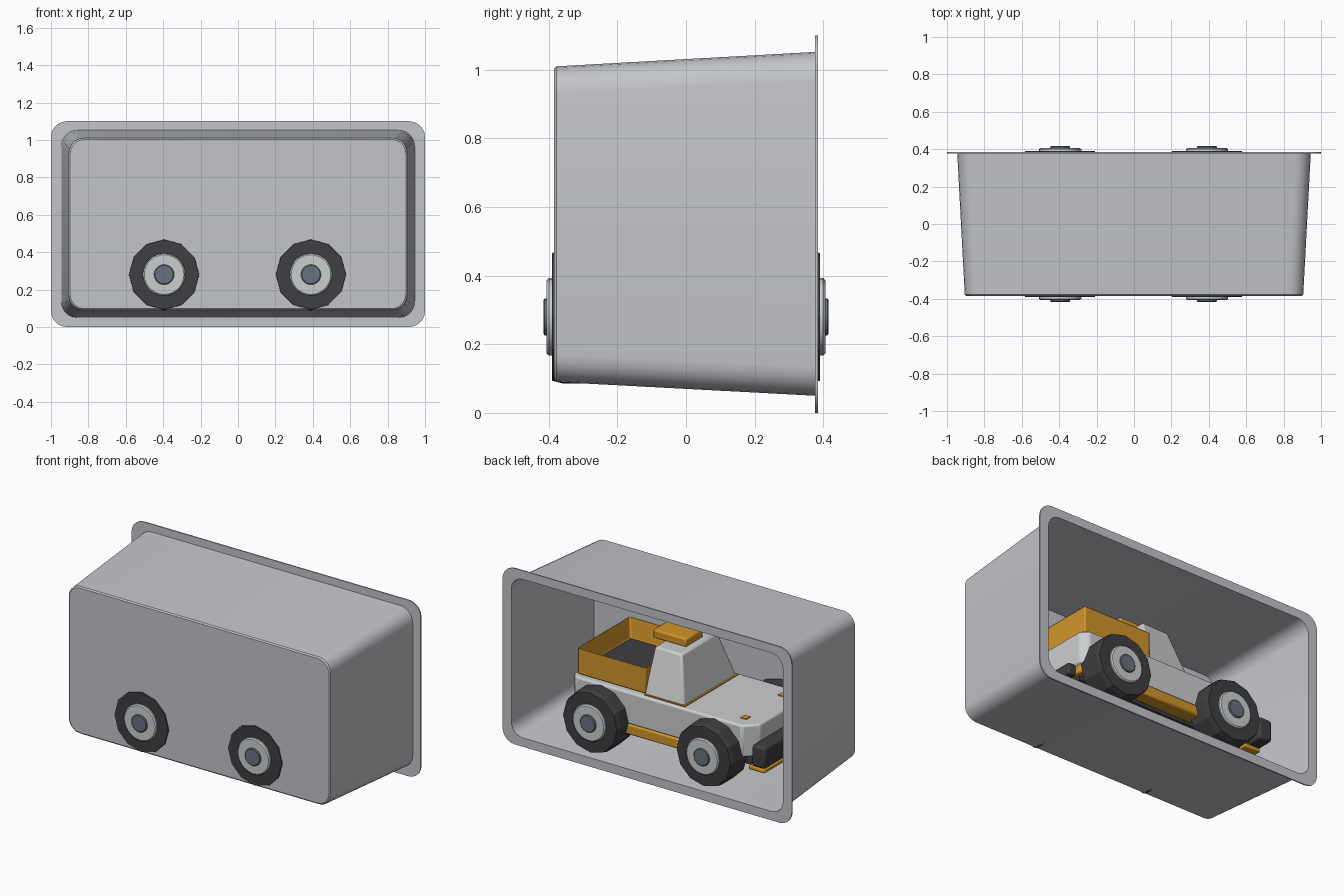
import bpy, bmesh, math
from mathutils import Matrix

if "Cube" in bpy.data.objects:
    bpy.data.objects.remove(bpy.data.objects["Cube"])


def material(name, r, g, b):
    m = bpy.data.materials.new(name)
    m.diffuse_color = (r, g, b, 1)
    m.use_nodes = True
    m.node_tree.nodes["Principled BSDF"].inputs["Base Color"].default_value = m.diffuse_color
    return m


GREY = material("tray grey", 0.55, 0.56, 0.59)
LIGHT = material("body light grey", 0.60, 0.62, 0.63)
ORANGE = material("amber", 0.64, 0.30, 0.025)
DARK = material("charcoal", 0.05, 0.05, 0.055)
STEEL = material("blue steel", 0.14, 0.17, 0.21)


def finish(name, bm, mat, bevel=0.0, segments=2, smooth=True):
    bmesh.ops.recalc_face_normals(bm, faces=bm.faces)
    me = bpy.data.meshes.new(name)
    bm.to_mesh(me)
    bm.free()
    me.materials.append(mat)
    ob = bpy.data.objects.new(name, me)
    bpy.context.collection.objects.link(ob)
    if bevel:
        mod = ob.modifiers.new("edge rounding", "BEVEL")
        mod.width, mod.segments, mod.limit_method = bevel, segments, "ANGLE"
    if smooth:
        bpy.ops.object.select_all(action="DESELECT")
        ob.select_set(True)
        bpy.context.view_layer.objects.active = ob
        bpy.ops.object.shade_smooth_by_angle(angle=math.radians(30))
    return ob


def box_mesh(x, y, z):
    bm = bmesh.new()
    bmesh.ops.create_cube(bm, size=1)
    for v in bm.verts:
        v.co = [(r[0] + r[1]) / 2 + c * (r[1] - r[0]) for r, c in zip((x, y, z), v.co)]
    return bm


def box(name, x, y, z, mat, bevel=0.0):
    return finish(name, box_mesh(x, y, z), mat, bevel)


def rounded(hx, z0, z1, r, y, n=5):
    """Points of a rounded rectangle in the xz plane."""
    pts = []
    corners = ((hx - r, z1 - r), (-hx + r, z1 - r), (-hx + r, z0 + r), (hx - r, z0 + r))
    for q, (cx, cz) in enumerate(corners):
        for i in range(n + 1):
            a = math.pi / 2 * (q + i / n)
            pts.append((cx + r * math.cos(a), y, cz + r * math.sin(a)))
    return pts


def loft(name, rings, mat):
    bm = bmesh.new()
    loops = [[bm.verts.new(p) for p in ring] for ring in rings]
    for a, b in zip(loops, loops[1:]):
        for i in range(len(a)):
            j = (i + 1) % len(a)
            bm.faces.new((a[i], a[j], b[j], b[i]))
    bm.faces.new(loops[0])
    bm.faces.new(loops[-1])
    return finish(name, bm, mat)


# tapered display tray, open at the back, with a flat rim
loft("display_tray", [
    rounded(0.897, 0.098, 1.002, 0.075, -0.385),
    rounded(0.905, 0.09, 1.01, 0.08, -0.378),
    rounded(0.945, 0.05, 1.052, 0.085, 0.376),
    rounded(1.0, 0.0, 1.1, 0.085, 0.376),
    rounded(1.0, 0.0, 1.1, 0.085, 0.384),
    rounded(0.939, 0.056, 1.046, 0.08, 0.384),
    rounded(0.898, 0.097, 1.003, 0.075, -0.376),
], GREY)


def turned(name, profile, sides, centre, sign, mat, smooth):
    """Closed solid turned about the y axis from (radius, y) pairs."""
    bm = bmesh.new()
    loops = []
    for r, y in profile:
        ring = []
        for i in range(sides):
            a = 2 * math.pi * i / sides
            ring.append(bm.verts.new((centre[0] + r * math.sin(a), sign * y,
                                      centre[1] + r * math.cos(a))))
        loops.append(ring)
    for a, b in zip(loops, loops[1:]):
        for i in range(sides):
            j = (i + 1) % sides
            bm.faces.new((a[i], a[j], b[j], b[i]))
    bm.faces.new(loops[0])
    bm.faces.new(loops[-1])
    return finish(name, bm, mat, smooth=smooth)


# wheels: faceted tyre, raised rim and hub cap
for end, wx in (("front", -0.395), ("rear", 0.39)):
    for side, s in (("left", 1), ("right", -1)):
        c = (wx, 0.28)
        tag = end + "_" + side
        turned("tyre_" + tag, [(0.165, 0.21), (0.194, 0.235), (0.194, 0.36), (0.186, 0.391)],
               12, c, s, DARK, False)
        turned("wheel_rim_" + tag, [(0.113, 0.38), (0.113, 0.40), (0.106, 0.406)], 28, c, s, LIGHT, True)
        turned("hub_cap_" + tag, [(0.054, 0.40), (0.054, 0.412), (0.049, 0.416)], 20, c, s, STEEL, True)
    turned("axle_" + end, [(0.04, -0.25), (0.04, 0.25)], 12, c, 1, DARK, True)

# lower body slab with clipped vertical corners
bm = box_mesh((-0.66, 0.60), (-0.285, 0.285), (0.28, 0.48))
upright = [e for e in bm.edges if abs(e.verts[0].co.z - e.verts[1].co.z) > 0.1]
front = [e for e in upright if e.verts[0].co.x < 0]
rear = [e for e in upright if e.verts[0].co.x > 0]
bmesh.ops.bevel(bm, geom=front, offset=0.075, segments=1, affect="EDGES")
bmesh.ops.bevel(bm, geom=[e for e in rear if e.is_valid], offset=0.04, segments=1, affect="EDGES")
finish("lower_body", bm, LIGHT, 0.012)

# tapered cab
bm = box_mesh((-0.17, 0.11), (-0.26, 0.26), (0.475, 0.755))
for v in bm.verts:
    if v.co.z > 0.6:
        v.co.x += 0.075 if v.co.x < 0 else -0.02
        v.co.y *= 0.69
finish("cab", bm, LIGHT, 0.012)
box("cab_base_trim", (-0.178, 0.10), (-0.266, 0.266), (0.478, 0.486), ORANGE)
box("roof_pod", (-0.06, 0.17), (-0.085, 0.085), (0.75, 0.805), ORANGE, 0.01)

# open cargo bed: box with a sunken top
bm = box_mesh((0.10, 0.57), (-0.257, 0.257), (0.485, 0.652))
top = max(bm.faces, key=lambda f: f.calc_center_median().z)
bmesh.ops.inset_region(bm, faces=[top], thickness=0.028)
bmesh.ops.translate(bm, verts=top.verts, vec=(0, 0, -0.13))
finish("cargo_bed", bm, ORANGE, 0.008)
box("bed_floor", (0.128, 0.542), (-0.229, 0.229), (0.521, 0.529), DARK)

# chassis and side rails
box("chassis_plate", (-0.69, 0.56), (-0.2, 0.2), (0.205, 0.285), DARK)
box("skid_plate", (-0.71, -0.60), (-0.24, 0.24), (0.195, 0.22), ORANGE, 0.006)
box("rear_cross_rail", (0.50, 0.59), (-0.24, 0.24), (0.23, 0.285), ORANGE, 0.008)
for side, s in (("left", 1), ("right", -1)):
    y0, y1 = sorted((s * 0.2, s * 0.295))
    box("side_rail_" + side, (-0.24, 0.24), (y0, y1), (0.22, 0.285), ORANGE, 0.01)
    y0, y1 = sorted((s * 0.165, s * 0.205))
    box("hood_marker_" + side, (-0.56, -0.52), (y0, y1), (0.476, 0.485), ORANGE)
    y0, y1 = sorted((s * 0.12, s * 0.17))
    box("bumper_mount_" + side, (-0.70, -0.60), (y0, y1), (0.27, 0.34), DARK)

# bumpers
box("front_bumper", (-0.75, -0.66), (-0.295, 0.295), (0.25, 0.385), DARK, 0.015)
box("rear_bumper", (0.585, 0.64), (-0.2, 0.2), (0.22, 0.29), DARK, 0.01)
